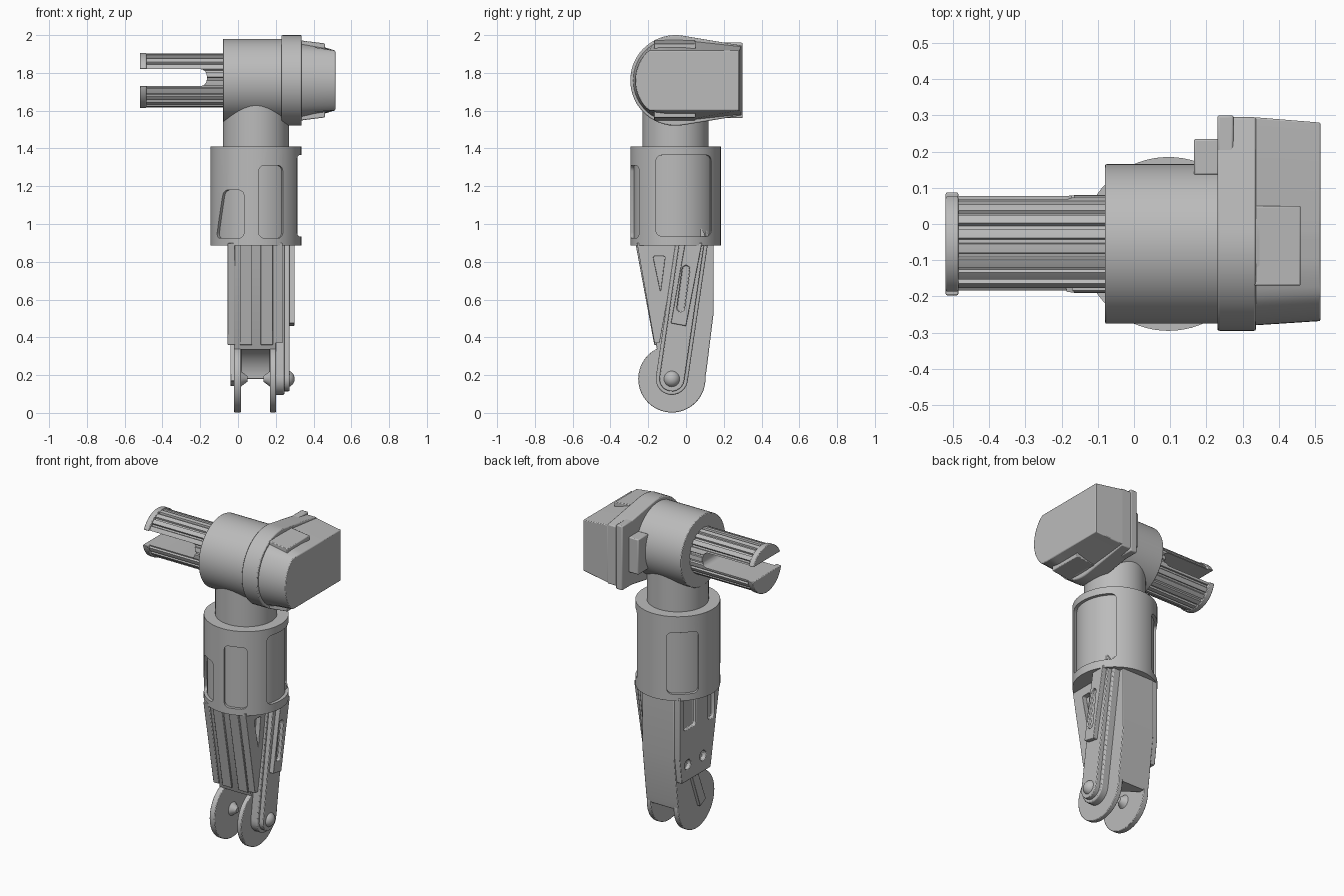
import bpy, bmesh
from math import sin, cos, pi, radians, atan2, asin
from mathutils import Matrix, Vector

cube = bpy.data.objects.get("Cube")
if cube:
    bpy.data.objects.remove(cube, do_unlink=True)

grey = bpy.data.materials.new("plain_grey")
grey.use_nodes = True
COLOUR = (0.5, 0.5, 0.5, 1)
grey.diffuse_color = COLOUR
grey.node_tree.nodes["Principled BSDF"].inputs["Base Color"].default_value = COLOUR

PY, PZ = -0.055, 1.76      # shoulder axis, along x
SX = 0.095                 # sleeve axis, along z
JY, JZ = -0.075, 0.18      # lower pivot, along x


def activate(ob):
    bpy.ops.object.select_all(action='DESELECT')
    ob.select_set(True)
    bpy.context.view_layer.objects.active = ob


def loft(name, ring_a, ring_b, a, b, corner=0.0):
    """Solid along x between two matching (y, z) outlines, optionally with rounded corners."""
    bm = bmesh.new()
    va = [bm.verts.new((a, y, z)) for y, z in ring_a]
    vb = [bm.verts.new((b, y, z)) for y, z in ring_b]
    n = len(va)
    bm.faces.new(va)
    bm.faces.new(vb[::-1])
    sides = [bm.faces.new((va[i], vb[i], vb[(i + 1) % n], va[(i + 1) % n])) for i in range(n)]
    if corner:
        edges = [bm.edges.get((p, q)) for p, q in zip(va, vb)]
        bmesh.ops.bevel(bm, geom=edges, offset=corner, segments=4, profile=0.5, affect='EDGES')
    bmesh.ops.recalc_face_normals(bm, faces=bm.faces)
    me = bpy.data.meshes.new(name)
    bm.to_mesh(me)
    bm.free()
    me.materials.append(grey)
    ob = bpy.data.objects.new(name, me)
    bpy.context.collection.objects.link(ob)
    return ob


def prism(name, pts, a, b, corner=0.0):
    return loft(name, pts, pts, a, b, corner)


def circle(y, z, r, n=64):
    return [(y + r * cos(2 * pi * i / n), z + r * sin(2 * pi * i / n)) for i in range(n)]


def rect(y0, y1, z0, z1):
    return [(y0, z0), (y1, z0), (y1, z1), (y0, z1)]


def capsule(p, q, r, n=12):
    t = atan2(q[1] - p[1], q[0] - p[0])
    pts = []
    for c, start in ((q, t - pi / 2), (p, t + pi / 2)):
        pts += [(c[0] + r * cos(start + pi * i / n), c[1] + r * sin(start + pi * i / n)) for i in range(n + 1)]
    return pts


def upright(name, r, z0, z1):
    """Cylinder on the sleeve axis."""
    ob = prism(name, circle(0, 0, r, 72), z0, z1)
    ob.data.transform(Matrix.Translation((SX, PY, 0)) @ Matrix.Rotation(-pi / 2, 4, 'Y'))
    return ob


def cut(ob, *cutters):
    activate(ob)
    for c in cutters:
        c.hide_render = True
        m = ob.modifiers.new("cut", 'BOOLEAN')
        m.object, m.solver = c, 'EXACT'
        bpy.ops.object.modifier_apply(modifier=m.name)
        bpy.data.objects.remove(c, do_unlink=True)
    return ob


def finish(ob, bevel=0.006):
    activate(ob)
    if bevel:
        m = ob.modifiers.new("edges", 'BEVEL')
        m.width, m.segments, m.limit_method, m.angle_limit = bevel, 2, 'ANGLE', radians(40)
    bpy.ops.object.shade_smooth_by_angle(angle=radians(30))
    return ob


# Shoulder barrel and neck
finish(prism("shoulder_barrel", circle(PY, PZ, 0.22, 72), -0.08, 0.25), 0.004)
finish(upright("neck", 0.175, 1.35, 1.7), 0)

# Ribbed split pin with an end lip
ribs = []
RIBS = 20
for i in range(RIBS):
    for step, r in ((0.0, 0.142), (0.3, 0.142), (0.6, 0.142), (0.68, 0.131), (0.92, 0.131)):
        t = 2 * pi * (i + step) / RIBS
        ribs.append((PY + 0.95 * r * cos(t), PZ + r * sin(t)))


def pin_slot():
    slot = prism("slot_cutter", [(-0.7, 1.73), (-0.165, 1.73), (-0.165, 1.82), (-0.7, 1.82)], -0.3, 0.3, 0.035)
    # The outline is drawn in x and z, so swap it onto the y direction
    slot.data.transform(Matrix(((0, 1, 0, 0), (-1, 0, 0, 0), (0, 0, 1, 0), (0, 0, 0, 1))))
    return slot


finish(cut(prism("split_pin", ribs, -0.51, -0.06), pin_slot()), 0)
finish(cut(prism("pin_lip", circle(PY, PZ, 0.146), -0.52, -0.485), pin_slot()), 0.004)


# Collar and tapered cap
def d_ring(r, half, back, back_half, n=32):
    """Round front, straight back, clipped to a half height."""
    arc = []
    for i in range(n + 1):
        t = radians(80) + radians(200) * i / n
        arc.append((PY + r * cos(t), PZ + max(-half, min(half, r * sin(t)))))
    return arc + [(back, PZ - back_half), (back, PZ + back_half)]


finish(prism("collar", d_ring(0.24, 0.24, 0.295, 0.185), 0.23, 0.337))
finish(loft("tapered_cap", d_ring(0.225, 0.215, 0.295, 0.18), d_ring(0.213, 0.158, 0.28, 0.158), 0.33, 0.515), 0.004)
finish(prism("collar_flange", rect(0.19, 0.3, 1.56, 1.96), 0.23, 0.275))
finish(prism("barrel_tab", rect(0.135, 0.235, 1.65, 1.87), 0.165, 0.235))
for side, name in ((1, "cap_pad_top"), (-1, "cap_pad_bottom")):
    inner = PZ + side * 0.12
    finish(loft(name, rect(-0.17, 0.05, inner, PZ + side * 0.212),
                rect(-0.17, 0.05, inner, PZ + side * 0.196), 0.33, 0.46), 0.004)

# Sleeve with cut panels over an inner core
finish(upright("sleeve_core", 0.221, 0.89, 1.4), 0)
sleeve = upright("sleeve", 0.24, 0.885, 1.41)
panels = [(13, rect(-0.15, 0.15, 0.935, 1.365)),
          (-70, rect(-0.068, 0.068, 0.925, 1.31)),
          (-126, [(-0.1, 0.925), (0.085, 0.925), (0.085, 1.18), (-0.04, 1.18)]),
          (132, rect(-0.09, 0.09, 0.925, 1.31))]
cutters = []
for angle, outline in panels:
    c = prism("panel_cutter", outline, 0.12, 0.4, 0.03)
    c.data.transform(Matrix.Translation((SX, PY, 0)) @ Matrix.Rotation(radians(angle), 4, 'Z'))
    cutters.append(c)
finish(cut(sleeve, *cutters), 0.008)

# Forearm body with a round clearance for the joint
body = prism("forearm", [(-0.255, 0.9), (-0.155, 0.34), (JY, JZ), (0.1, JZ), (0.108, 0.22), (0.145, 0.52), (0.145, 0.9)],
             -0.02, 0.2)
finish(cut(body, prism("joint_cutter", circle(JY, JZ, 0.172), 0.015, 0.17)), 0.004)
for name, x0, x1 in (("front_strip_left", 0.01, 0.075), ("front_strip_right", 0.12, 0.185)):
    finish(prism(name, [(-0.268, 0.9), (-0.168, 0.36), (-0.12, 0.36), (-0.2, 0.9)], x0, x1), 0.003)

# Joint discs, inner cones and pivot cap
for name, x0, x1, base, tip in (("joint_disc_left", -0.02, 0.015, 0.01, 0.05),
                                ("joint_disc_right", 0.17, 0.2, 0.175, 0.135)):
    finish(prism(name, circle(JY, JZ, 0.178), x0, x1), 0.004)
    finish(loft(name + "_cone", circle(JY, JZ, 0.045, 24), circle(JY, JZ, 0.015, 24), base, tip), 0)
bpy.ops.mesh.primitive_uv_sphere_add(segments=32, ring_count=16, radius=0.045, location=(0.255, JY, JZ))
dome = bpy.context.object
dome.name = "pivot_cap"
dome.data.materials.append(grey)
finish(dome, 0)

# Left side plate with windows, holes and a slanted bar
plate = prism("left_plate", [(-0.265, 0.9), (-0.165, 0.36), (0.118, 0.36), (0.14, 0.52), (0.14, 0.9)], -0.055, -0.015)
finish(cut(plate,
           prism("window_cutter", rect(-0.02, 0.1, 0.68, 0.95), -0.1, -0.035, 0.02),
           prism("slot_cutter", rect(-0.2, -0.14, 0.66, 0.84), -0.1, -0.035, 0.02),
           prism("hole_cutter_a", circle(0.06, 0.46, 0.03, 24), -0.1, -0.03),
           prism("hole_cutter_b", circle(-0.09, 0.46, 0.03, 24), -0.1, -0.03)), 0.004)
finish(prism("left_bar", [(0.0, 0.37), (-0.06, 0.37), (-0.14, 0.17), (-0.085, 0.14)], -0.04, -0.01), 0.003)

# Right side strut: wide base, narrower rib and slotted pad
foot, head = (JY, JZ), (0.035, 0.93)
finish(prism("strut_base", capsule(foot, head, 0.085), 0.19, 0.245))
finish(prism("strut_rib", capsule(foot, head, 0.066), 0.24, 0.272), 0.004)
pad = prism("strut_pad", [(-0.08, 0.475), (0.0, 0.46), (0.085, 0.9), (-0.005, 0.9)], 0.26, 0.3)
finish(cut(pad, prism("pad_cutter", capsule((-0.028, 0.555), (0.0, 0.76), 0.02), 0.28, 0.4)), 0.004)

# Triangular brace with a window
brace = prism("brace", [(-0.26, 0.9), (-0.167, 0.37), (-0.14, 0.37), (-0.045, 0.9)], 0.19, 0.235)
finish(cut(brace, prism("brace_cutter", [(-0.175, 0.83), (-0.135, 0.64), (-0.11, 0.83)], 0.205, 0.4, 0.01)), 0.004)
